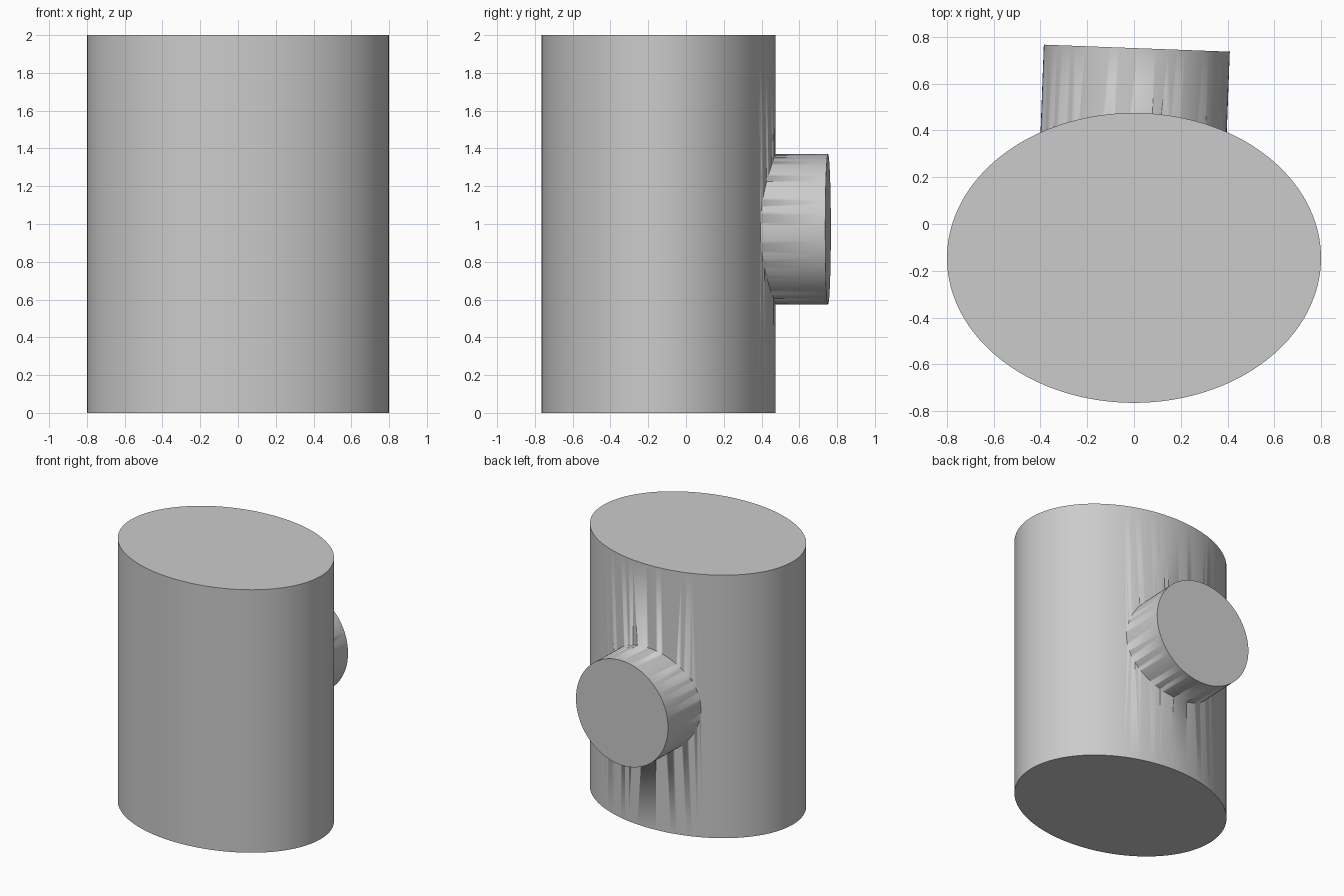
import bpy
import math
from mathutils import Matrix, Vector

if "Cube" in bpy.data.objects:
    bpy.data.objects.remove(bpy.data.objects["Cube"], do_unlink=True)

grey = bpy.data.materials.new("plain grey")
grey.use_nodes = True
colour = (0.6, 0.6, 0.6, 1)
grey.diffuse_color = colour
grey.node_tree.nodes["Principled BSDF"].inputs["Base Color"].default_value = colour


def cylinder(name, radius_x, radius_y, depth, placement):
    """Smooth-sided elliptical cylinder, baked into place."""
    bpy.ops.mesh.primitive_cylinder_add(vertices=128, radius=1, depth=depth)
    obj = bpy.context.object
    obj.name = name
    obj.data.transform(placement @ Matrix.Diagonal((radius_x, radius_y, 1, 1)))
    obj.data.materials.append(grey)
    bpy.ops.object.shade_smooth_by_angle(angle=math.radians(30))
    return obj


# Upright oval body
body = cylinder("body", 0.8, 0.62, 2, Matrix.Translation((0, -0.145, 1)))

# Round stub on the back, turned slightly about the vertical
length = 0.6
turn = Matrix.Rotation(math.radians(-2.15), 4, "Z")
end = Vector((0.012, 0.752, 0.972))
centre = end - turn @ Vector((0, length / 2, 0))
stub = cylinder("back_stub", 0.398, 0.398, length,
                Matrix.Translation(centre) @ turn @ Matrix.Rotation(math.radians(-90), 4, "X"))

# Join the stub to the body so no hidden surfaces remain
union = body.modifiers.new("stub union", "BOOLEAN")
union.operation = "UNION"
union.solver = "EXACT"
union.object = stub
bpy.context.view_layer.objects.active = body
bpy.ops.object.modifier_apply(modifier=union.name)
bpy.data.objects.remove(stub, do_unlink=True)
